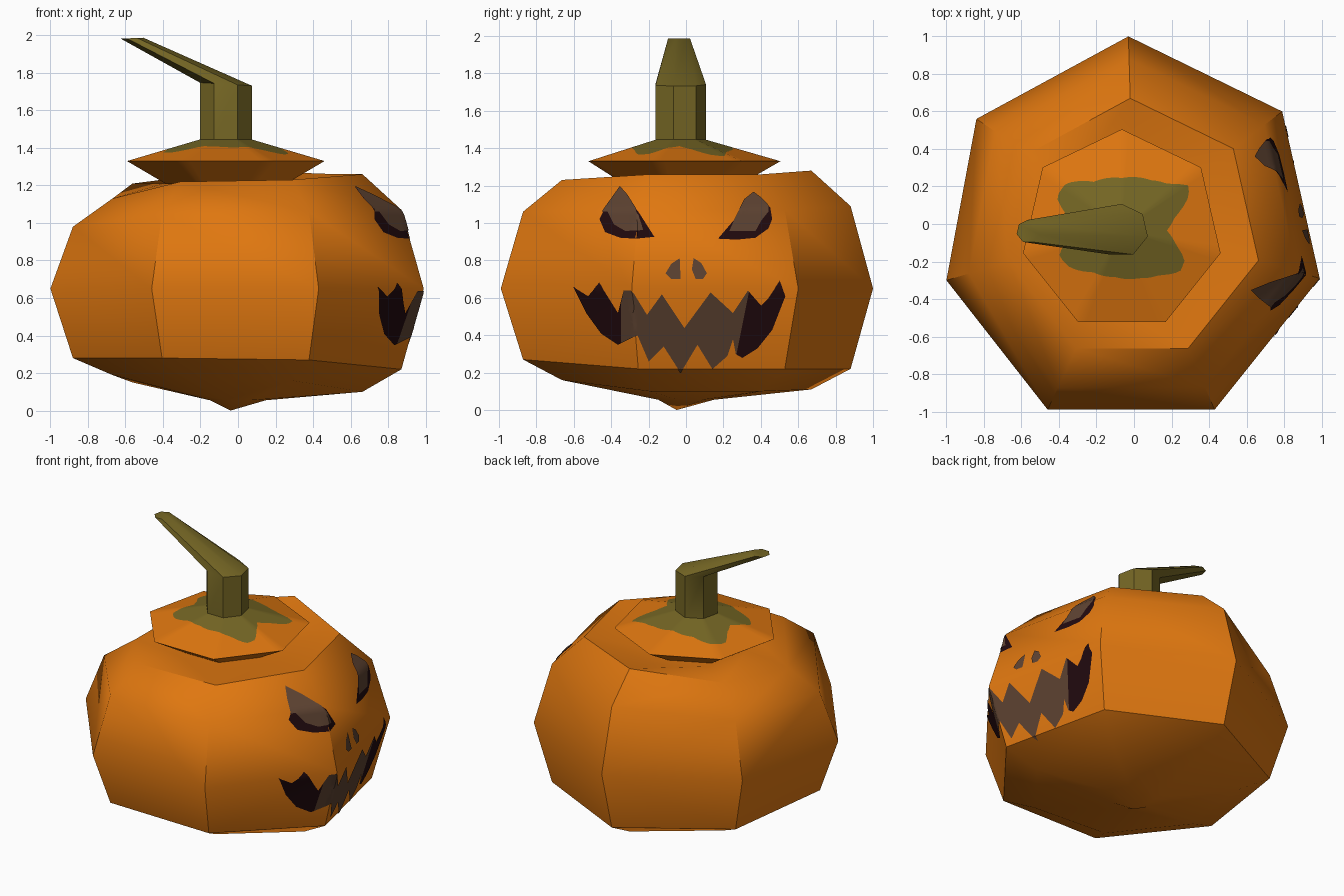
import bpy, bmesh, math
from mathutils import Vector
from mathutils.bvhtree import BVHTree

if "Cube" in bpy.data.objects:
    bpy.data.objects.remove(bpy.data.objects["Cube"])


def mat(name, rgb):
    m = bpy.data.materials.new(name)
    m.diffuse_color = (*rgb, 1)
    m.use_nodes = True
    m.node_tree.nodes["Principled BSDF"].inputs["Base Color"].default_value = m.diffuse_color
    return m


ORANGE = mat("pumpkin_orange", (0.74, 0.185, 0.005))
GREEN = mat("stem_green", (0.18, 0.135, 0.018))
BROWN = mat("carving_brown", (0.110, 0.055, 0.031))
DARK = mat("carving_dark", (0.0150, 0.0030, 0.0044))


def finish(name, bm, mats, smooth=None):
    me = bpy.data.meshes.new(name)
    bm.to_mesh(me)
    ob = bpy.data.objects.new(name, me)
    bpy.context.collection.objects.link(ob)
    for m in mats:
        me.materials.append(m)
    if smooth:
        bpy.ops.object.select_all(action='DESELECT')
        ob.select_set(True)
        bpy.context.view_layer.objects.active = ob
        bpy.ops.object.shade_smooth_by_angle(angle=math.radians(smooth))
    return ob


def bridge(bm, a, b, index=0):
    n = len(a)
    for i in range(n):
        j = (i + 1) % n
        bm.faces.new((a[i], a[j], b[j], b[i])).material_index = index


# Body: seven ribs (x, y, heights of lower, low, high, upper ring)
ribs = [(-0.03, 1.00, 0.11, 0.22, 1.09, 1.28),
        (-0.84, 0.56, 0.15, 0.25, 1.03, 1.21),
        (-1.00, -0.30, 0.19, 0.28, 0.98, 1.13),
        (-0.46, -0.99, 0.19, 0.28, 1.05, 1.22),
        (0.43, -0.99, 0.16, 0.27, 1.06, 1.23),
        (0.99, -0.29, 0.10, 0.22, 1.07, 1.26),
        (0.79, 0.60, 0.10, 0.22, 1.07, 1.26)]
bm = bmesh.new()


def body_ring(scale, height):
    return [bm.verts.new((r[0] * scale, r[1] * scale, height(r))) for r in ribs]


rings = [body_ring(0.15, lambda r: 0.055),
         body_ring(0.67, lambda r: r[2]),
         body_ring(0.88, lambda r: r[3]),
         body_ring(1.0, lambda r: 0.65),
         body_ring(0.88, lambda r: r[4]),
         body_ring(0.67, lambda r: r[5]),
         body_ring(0.40, lambda r: 1.21)]
for a, b in zip(rings, rings[1:]):
    bridge(bm, a, b)
bm.faces.new(rings[-1])
pole = bm.verts.new((-0.04, -0.05, 0.0))
for i in range(7):
    bm.faces.new((rings[0][(i + 1) % 7], rings[0][i], pole))
bmesh.ops.recalc_face_normals(bm, faces=bm.faces)
bmesh.ops.triangulate(bm, faces=bm.faces)
surface = BVHTree.FromBMesh(bm)
finish("pumpkin_body", bm, [ORANGE], 42)
bm.free()

# Collar: heptagonal disc whose upper cone carries a wavy green stem foot
CX, CY, SIDES, STEPS = -0.065, -0.035, 7, 12
N = SIDES * STEPS
foot = [(0, .24), (14, .29), (27, .40), (34, .43), (45, .35), (60, .31), (90, .28),
        (120, .30), (140, .39), (153, .39), (165, .30), (180, .26), (192, .31),
        (202, .36), (215, .34), (235, .27), (262, .25), (290, .27), (310, .31),
        (325, .38), (335, .37), (345, .30), (360, .24)]


def hept(deg, radius):
    """Distance to a heptagon edge at this angle, with a corner at 90 degrees."""
    step = 360 / SIDES
    off = (deg - 90) % step - step / 2
    return radius * math.cos(math.pi / SIDES) / math.cos(math.radians(off))


def foot_radius(deg):
    for (a, ra), (b, rb) in zip(foot, foot[1:]):
        if a <= deg <= b:
            return ra + (rb - ra) * (deg - a) / (b - a)


R_OUT, R_STEM, Z_OUT, Z_STEM = 0.54, 0.142, 1.33, 1.445
bm = bmesh.new()
under, outer, wave, inner = [], [], [], []
for i in range(N):
    d = (90 + 360 * i / N) % 360
    c, s = math.cos(math.radians(d)), math.sin(math.radians(d))
    ro, ri = hept(d, R_OUT), hept(d, R_STEM)
    t = min(max((foot_radius(d) - ri) / (ro - ri), 0.08), 0.95)

    def put(r, z):
        return bm.verts.new((CX + c * r, CY + s * r, z))

    under.append(put(ro * 0.58, 1.20))
    outer.append(put(ro, Z_OUT))
    wave.append(put(ri + (ro - ri) * t, Z_STEM + (Z_OUT - Z_STEM) * t))
    inner.append(put(ri, Z_STEM))
bridge(bm, under, outer)
bridge(bm, outer, wave)
bridge(bm, wave, inner, 1)
finish("collar", bm, [ORANGE, GREEN], 40)
bm.free()

# Stem: bent heptagonal tube tapering to a flat tip
bm = bmesh.new()
rings = []
for x, y, z, r, tilt in [(CX, CY, 1.44, 0.142, 0), (CX, CY, 1.74, 0.142, -0.06),
                         (-0.565, -0.04, 1.985, 0.062, 0.04)]:
    ring = []
    for i in range(SIDES):
        a = math.pi / 2 + math.tau * i / SIDES
        dx = r * math.cos(a)
        ring.append(bm.verts.new((x + dx, y + r * math.sin(a), z + dx * tilt)))
    rings.append(ring)
bridge(bm, rings[0], rings[1])
bridge(bm, rings[1], rings[2])
bm.faces.new(rings[2])
finish("stem", bm, [GREEN], 40)
bm.free()


# Carved face: flat outlines in (y, z), projected along x onto the body
def carve(name, outline, lift, mats, cuts=(), rule=None):
    bm = bmesh.new()
    bm.faces.new([bm.verts.new((0, y, z)) for y, z in outline])
    bmesh.ops.triangulate(bm, faces=bm.faces)
    grid = [((0, k * 0.02, 0), (0, 1, 0)) for k in range(-32, 30)]
    grid += [((0, 0, k * 0.02), (0, 0, 1)) for k in range(8, 64)]
    for co, no in list(cuts) + grid:
        geom = bm.verts[:] + bm.edges[:] + bm.faces[:]
        bmesh.ops.bisect_plane(bm, geom=geom, plane_co=co, plane_no=no, dist=1e-5)
    for f in bm.faces:
        if rule:
            c = f.calc_center_median()
            f.material_index = rule(c.y, c.z)
    for v in bm.verts:
        hit, normal, _, _ = surface.ray_cast(Vector((3, v.co.y, v.co.z)), Vector((-1, 0, 0)))
        if hit:
            v.co = hit + normal * lift
    bm.normal_update()
    bmesh.ops.reverse_faces(bm, faces=[f for f in bm.faces if f.normal.x < 0])
    finish(name, bm, mats, 30)
    bm.free()


carve("left_eye_rim", [(-.35, 1.19), (-.31, 1.145), (-.27, 1.08), (-.24, .985), (-.17, .925),
      (-.27, .915), (-.35, .92), (-.43, .95), (-.46, 1.02), (-.44, 1.06), (-.40, 1.12)],
      0.004, [DARK])
carve("left_eye", [(-.35, 1.192), (-.31, 1.147), (-.268, 1.08), (-.23, .96), (-.32, .955),
      (-.38, .99), (-.415, 1.06), (-.445, 1.06), (-.40, 1.122)], 0.008, [BROWN])
carve("right_eye_rim", [(.36, 1.16), (.31, 1.12), (.26, 1.02), (.23, .96), (.17, .915),
      (.27, .91), (.37, .92), (.44, .97), (.46, 1.02), (.45, 1.08), (.40, 1.13)],
      0.004, [DARK])
carve("right_eye", [(.36, 1.162), (.31, 1.122), (.258, 1.02), (.23, .955), (.37, .955),
      (.40, 1.01), (.44, 1.06), (.44, 1.09), (.40, 1.132)], 0.008, [BROWN])
carve("left_nostril", [(-.035, .81), (-.08, .78), (-.11, .73), (-.08, .70), (-.03, .70)],
      0.006, [BROWN])
carve("right_nostril", [(.04, .81), (.08, .785), (.11, .73), (.09, .70), (.05, .70), (.03, .75)],
      0.006, [BROWN])


# Mouth: the corners are dark, the middle is brown
def mouth_rule(y, z):
    return 1 if y < -0.345 or y > 0.265 + (z - 0.28) * 0.2 else 0


carve("mouth", [(-.60, .66), (-.52, .61), (-.46, .68), (-.36, .52), (-.33, .64), (-.29, .64),
      (-.21, .51), (-.13, .62), (-.01, .44), (.13, .63), (.21, .46), (.25, .52), (.33, .64),
      (.40, .56), (.44, .60), (.50, .69), (.53, .61), (.46, .43), (.38, .33), (.30, .28),
      (.265, .30), (.25, .38), (.22, .29), (.14, .22), (.06, .35), (-.03, .20), (-.12, .34),
      (-.20, .26), (-.26, .40), (-.36, .35), (-.45, .41), (-.53, .52)], 0.006, [BROWN, DARK],
      [((0, -0.345, 0), (0, 1, 0)), ((0, 0.265, 0.28), (0, 1, -0.2))], mouth_rule)
